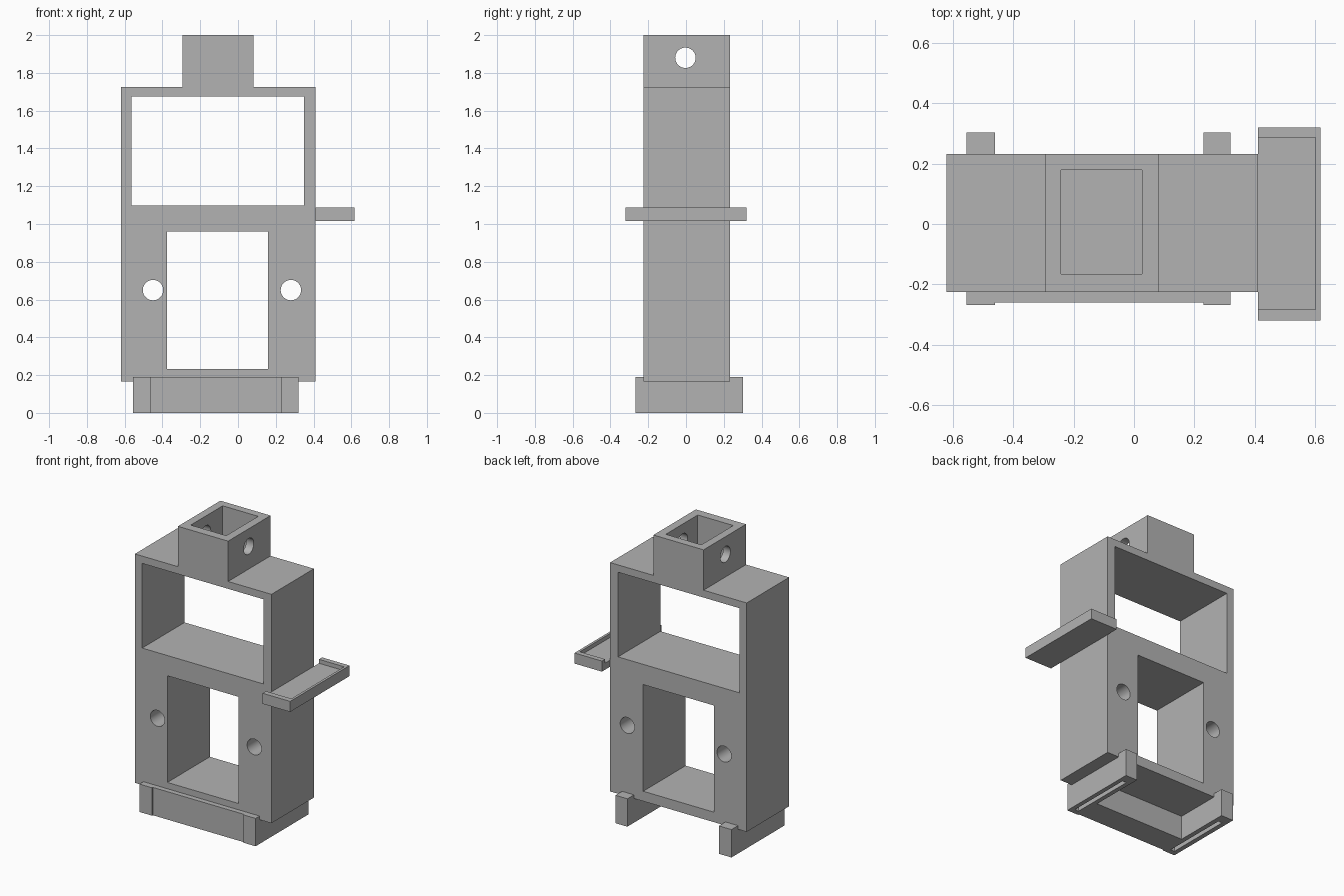
import bpy, bmesh
from mathutils import Matrix

cube = bpy.data.objects.get("Cube")
if cube:
    bpy.data.objects.remove(cube, do_unlink=True)

grey = bpy.data.materials.new("plain grey")
grey.use_nodes = True
colour = (0.45, 0.45, 0.45, 1)
grey.diffuse_color = colour
grey.node_tree.nodes["Principled BSDF"].inputs["Base Color"].default_value = colour


def add(name, bm):
    mesh = bpy.data.meshes.new(name)
    bm.to_mesh(mesh)
    bm.free()
    mesh.materials.append(grey)
    obj = bpy.data.objects.new(name, mesh)
    bpy.context.collection.objects.link(obj)
    return obj


def box(name, x, y, z):
    """Box spanning three (low, high) ranges."""
    bm = bmesh.new()
    bmesh.ops.create_cube(bm, size=1)
    for v in bm.verts:
        v.co = [r[0] if c < 0 else r[1] for c, r in zip(v.co, (x, y, z))]
    return add(name, bm)


def rod(name, centre, axis, radius=0.054):
    """Long round cutter along one axis."""
    bm = bmesh.new()
    turn = Matrix.Rotation(1.5707963, 4, "Y" if axis == "x" else "X")
    bmesh.ops.create_cone(bm, cap_ends=True, segments=40, radius1=radius,
                          radius2=radius, depth=1, matrix=Matrix.Translation(centre) @ turn)
    return add(name, bm)


def combine(target, tool, operation):
    mod = target.modifiers.new("boolean", "BOOLEAN")
    mod.operation, mod.solver, mod.object = operation, "EXACT", tool
    bpy.context.view_layer.objects.active = target
    bpy.ops.object.modifier_apply(modifier=mod.name)
    bpy.data.objects.remove(tool, do_unlink=True)


depth = (-0.225, 0.232)
through = (-0.6, 0.6)
leg_spans = ((-0.555, -0.46), (0.23, 0.32))

# Main frame with its neck, legs and front foot plate
frame = box("frame", (-0.62, 0.41), depth, (0.165, 1.725))
parts = [box("neck", (-0.295, 0.083), depth, (1.6, 2.0)),
         box("foot_plate", (-0.52, 0.28), (-0.26, -0.085), (0, 0.19))]
parts += [box("leg", span, (-0.268, 0.303), (0, 0.19)) for span in leg_spans]

# Two windows, neck socket, bolt holes and slots under the legs
cutters = [box("upper_window", (-0.565, 0.35), through, (1.098, 1.675)),
           box("lower_window", (-0.375, 0.16), through, (0.233, 0.96)),
           box("socket", (-0.241, 0.027), (-0.165, 0.179), (1.725, 2.2)),
           rod("neck_hole", (-0.1, -0.003, 1.88), "x")]
cutters += [rod("bolt_hole", (x, 0, 0.65), "y") for x in (-0.45, 0.28)]
for low, high in leg_spans:
    mid = (low + high) / 2
    cutters.append(box("leg_slot", (mid - 0.015, mid + 0.015), (-0.23, 0.235), (-0.1, 0.15)))

for part in parts:
    combine(frame, part, "UNION")
for cutter in cutters:
    combine(frame, cutter, "DIFFERENCE")

# Side tray with a shallow recess
tray = box("side_tray", (0.41, 0.617), (-0.32, 0.32), (1.015, 1.087))
combine(tray, box("tray_recess", (0.3, 0.6), (-0.283, 0.286), (1.06, 1.2)), "DIFFERENCE")

for obj in (frame, tray):
    bpy.ops.object.select_all(action="DESELECT")
    obj.select_set(True)
    bpy.context.view_layer.objects.active = obj
    bpy.ops.object.shade_smooth_by_angle()
